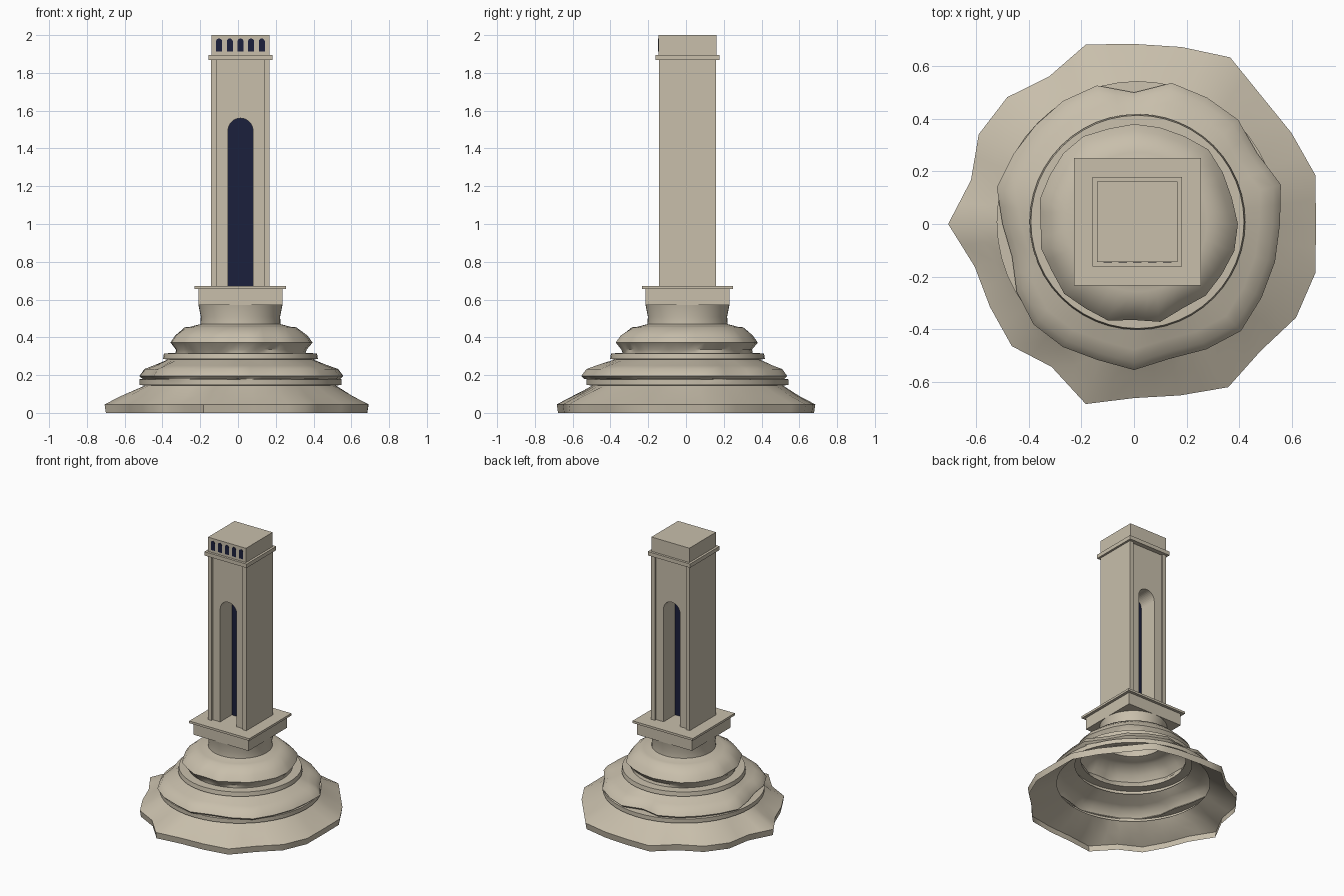
import bpy, bmesh, math

if "Cube" in bpy.data.objects:
    bpy.data.objects.remove(bpy.data.objects["Cube"])

CX, CY = 0.013, 0.008          # axis of the tower


def material(name, color):
    m = bpy.data.materials.new(name)
    m.diffuse_color = color
    m.use_nodes = True
    m.node_tree.nodes["Principled BSDF"].inputs["Base Color"].default_value = m.diffuse_color
    return m


STONE = material("stone", (0.58, 0.52, 0.41, 1))
DARK = material("dark_opening", (0.011, 0.014, 0.045, 1))


def finish(name, bm, mat):
    bmesh.ops.recalc_face_normals(bm, faces=bm.faces)
    me = bpy.data.meshes.new(name)
    bm.to_mesh(me)
    bm.free()
    me.materials.append(mat)
    ob = bpy.data.objects.new(name, me)
    bpy.context.collection.objects.link(ob)
    return ob


def box(name, x0, x1, y0, y1, z0, z1, mat=STONE):
    bm = bmesh.new()
    bmesh.ops.create_cube(bm, size=1)
    for v in bm.verts:
        v.co = ((x0 + x1) / 2 + v.co.x * (x1 - x0),
                (y0 + y1) / 2 + v.co.y * (y1 - y0),
                (z0 + z1) / 2 + v.co.z * (z1 - z0))
    return finish(name, bm, mat)


def square(name, half, z0, z1):
    return box(name, CX - half, CX + half, CY - half, CY + half, z0, z1)


def prism(name, outline, y0, y1, mat):
    """Extrude an x-z outline along y."""
    bm = bmesh.new()
    face = bm.faces.new([bm.verts.new((x, y0, z)) for x, z in outline])
    res = bmesh.ops.extrude_face_region(bm, geom=[face])
    for v in res["geom"]:
        if isinstance(v, bmesh.types.BMVert):
            v.co.y = y1
    return finish(name, bm, mat)


def arch(cx, r, z0, z1, n):
    """Round-headed outline from the lower right foot to the lower left foot."""
    head = [(cx + r * math.cos(math.pi * i / n), z1 - r + r * math.sin(math.pi * i / n))
            for i in range(n + 1)]
    return [(cx + r, z0)] + head + [(cx - r, z0)]


# Rocky mound: radii every 15 degrees for the weathered tiers
OUTER = [.695, .718, .695, .69, .735, .70, .688, .71, .65, .685, .685, .645,
         .71, .63, .635, .66, .63, .712, .665, .678, .72, .685, .715, .718]
MIDDLE = [.555, .578, .54, .56, .555, .555, .50, .545, .54, .53, .53, .54,
          .50, .48, .515, .54, .54, .535, .555, .53, .55, .575, .56, .555]
UPPER = [.395, .385, .39, .40, .385, .38, .38, .375, .385, .38, .37, .37,
         .355, .365, .36, .375, .37, .38, .365, .385, .37, .385, .385, .395]
SEG = 48


def ring(shape, scale):
    """Points of one ring: a true circle, or straight chords between rough radii."""
    pts = []
    for i in range(SEG):
        a = 2 * math.pi * i / SEG
        if shape is None:
            pts.append((CX + scale * math.cos(a), CY + scale * math.sin(a)))
            continue
        p = []
        for k in (i // 2, (i + 1) // 2):
            k %= 24
            t = math.radians(15 * k)
            p.append((shape[k] * scale * math.cos(t), shape[k] * scale * math.sin(t)))
        pts.append(((p[0][0] + p[1][0]) / 2, (p[0][1] + p[1][1]) / 2))
    return pts


PROFILE = [(0, OUTER, .985), (.045, OUTER, .995), (.09, OUTER, .87), (.145, None, .505),
           (.148, None, .535), (.178, None, .535), (.18, MIDDLE, .97), (.195, MIDDLE, 1.0),
           (.232, MIDDLE, .95), (.25, MIDDLE, .86), (.283, None, .385), (.285, None, .41),
           (.315, None, .405), (.317, None, .345), (.335, UPPER, .92), (.372, UPPER, 1.0),
           (.41, UPPER, .93), (.453, None, .295), (.456, None, .265), (.47, None, .212),
           (.51, None, .21), (.57, None, .222)]

bm = bmesh.new()
rings = [[bm.verts.new((x, y, z)) for x, y in ring(s, k)] for z, s, k in PROFILE]
for lo, hi in zip(rings, rings[1:]):
    for i in range(SEG):
        j = (i + 1) % SEG
        bm.faces.new((lo[i], lo[j], hi[j], hi[i]))
mound = finish("rocky_mound", bm, STONE)
bpy.context.view_layer.objects.active = mound
mound.select_set(True)
bpy.ops.object.shade_smooth_by_angle(angle=math.radians(40))
mound.select_set(False)

# Plinth, slab, cornice and top block
square("plinth", .222, .57, .656)
square("plinth_slab", .242, .656, .672)
square("cornice", .17, 1.868, 1.896)
square("top_block", .153, 1.896, 2.0)

# Shaft: full-depth side walls and a recessed core with a tall arched opening
H, INNER, REC = .155, .126, .015
for side, name in ((-1, "left_side_wall"), (1, "right_side_wall")):
    a, b = sorted((CX + side * INNER, CX + side * H))
    box(name, a, b, CY - .152, CY + .152, .672, 1.868)
opening = arch(CX, .066, .672, 1.56, 20)
core = [(CX - INNER, .672), (CX - INNER, 1.868), (CX + INNER, 1.868), (CX + INNER, .672)] + opening
prism("arched_shaft_core", core, CY - .152 + REC, CY + .152 - REC, STONE)
prism("arch_dark_panel", opening, CY - .004, CY + .004, DARK)

# Row of small windows on the front of the top block
for i in range(5):
    prism(f"small_window_{i + 1}", arch(CX + (i - 2) * .0565, .016, 1.914, 1.982, 10),
          CY - .155, CY - .15, DARK)
